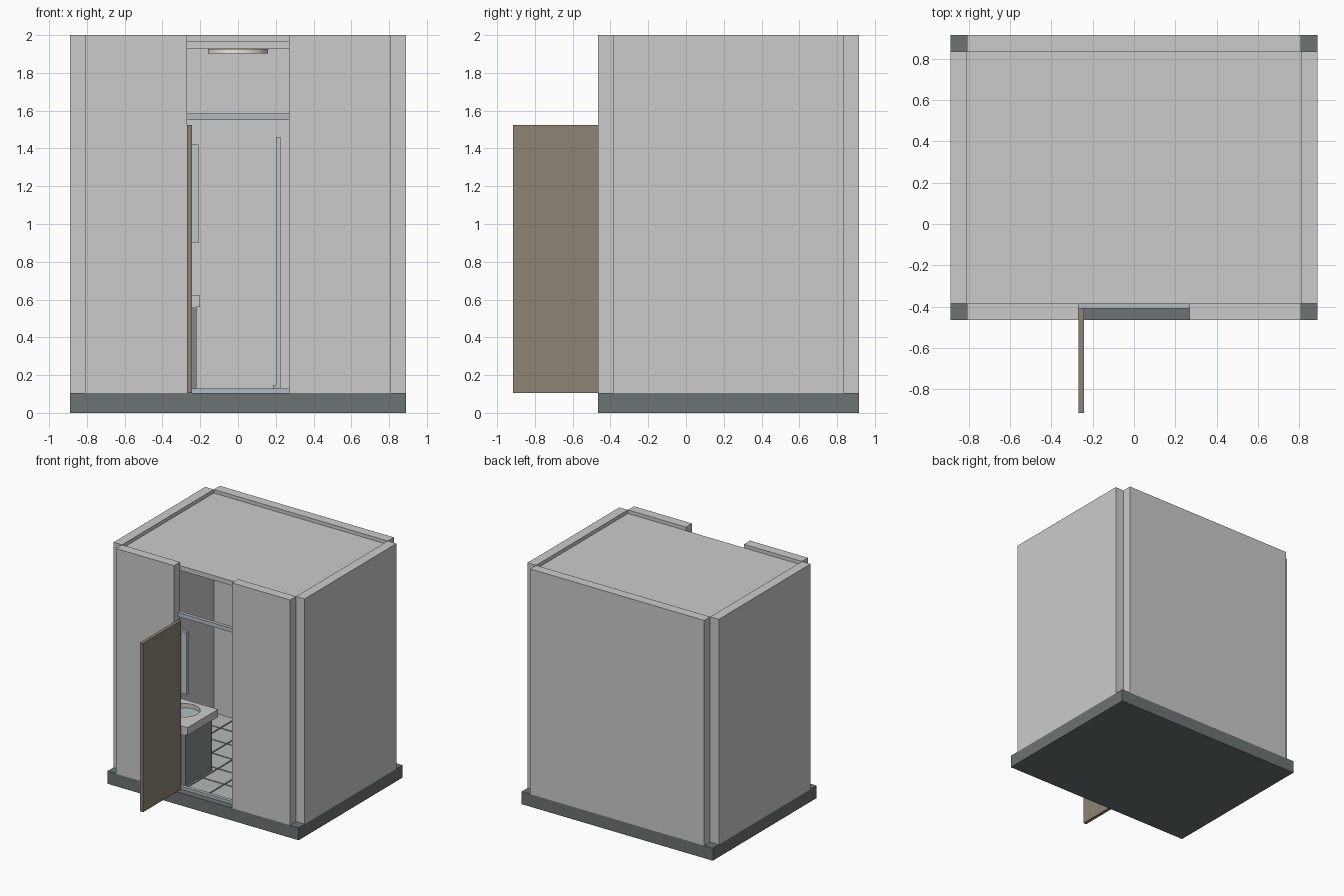
import bpy, math

if "Cube" in bpy.data.objects:
    bpy.data.objects.remove(bpy.data.objects["Cube"])


def material(name, rgb):
    m = bpy.data.materials.new(name)
    m.diffuse_color = (*rgb, 1)
    m.use_nodes = True
    m.node_tree.nodes["Principled BSDF"].inputs["Base Color"].default_value = m.diffuse_color
    return m


DARK = material("dark_slab", (0.15, 0.17, 0.17))
WOOD = material("brown_wood", (0.27, 0.23, 0.18))
METAL = material("blue_grey_metal", (0.45, 0.5, 0.52))
TILE = material("floor_tile", (0.45, 0.48, 0.47))
CABINET = material("cabinet_grey", (0.22, 0.26, 0.26))
GLASS = material("pale_glass", (0.5, 0.58, 0.6))
WHITE = material("white_ceramic", (0.9, 0.9, 0.9))
LAMP = material("warm_lamp", (0.85, 0.8, 0.65))


def box(name, x, y, z, mat=None):
    """Box from (min, max) ranges."""
    bpy.ops.mesh.primitive_cube_add(size=1, location=[sum(r) / 2 for r in (x, y, z)])
    o = bpy.context.object
    o.name = name
    o.scale = [r[1] - r[0] for r in (x, y, z)]
    bpy.ops.object.transform_apply(location=False, rotation=False, scale=True)
    if mat:
        o.data.materials.append(mat)
    return o


def cylinder(name, loc, r, depth, mat=None, rot=(0, 0, 0), sides=32):
    bpy.ops.mesh.primitive_cylinder_add(vertices=sides, radius=r, depth=depth, location=loc, rotation=rot)
    o = bpy.context.object
    o.name = name
    if mat:
        o.data.materials.append(mat)
    bpy.ops.object.shade_smooth_by_angle()
    return o


# Base slab
box("base_slab", (-0.89, 0.89), (-0.465, 0.915), (0, 0.105), DARK)

# Wall panels, with open notches at the four corners
WALL_Z = (0.105, 2.0)
for side, s in (("left", -1), ("right", 1)):
    box(side + "_wall", sorted((s * 0.89, s * 0.81)), (-0.385, 0.835), WALL_Z)
    box("front_wall_" + side, sorted((s * 0.81, s * 0.27)), (-0.465, -0.385), WALL_Z)
box("back_wall", (-0.81, 0.81), (0.835, 0.915), WALL_Z)

# Ceiling and its round lamp
box("ceiling", (-0.81, 0.81), (-0.385, 0.835), (1.93, 1.97))
cylinder("ceiling_lamp", (0, 0.225, 1.915), 0.16, 0.025, LAMP)

# Grout bed and floor tiles
box("grout_bed", (-0.81, 0.81), (-0.385, 0.835), (0.105, 0.115), DARK)
NX, NY, GAP = 8, 6, 0.005
dx, dy = 1.62 / NX, 1.22 / NY
for i in range(NX):
    for j in range(NY):
        x0, y0 = -0.81 + i * dx, -0.385 + j * dy
        box("floor_tile", (x0 + GAP, x0 + dx - GAP), (y0 + GAP, y0 + dy - GAP), (0.11, 0.125), TILE)

# Doorway rails and open door
box("door_threshold", (-0.27, 0.27), (-0.41, -0.38), (0.105, 0.13), METAL)
box("door_lintel", (-0.27, 0.27), (-0.41, -0.38), (1.55, 1.585), METAL)
box("door", (-0.27, -0.243), (-0.915, -0.41), (0.105, 1.525), WOOD)

# Vanity cabinet, counter with a sunken bowl, tap and mirror
box("vanity_cabinet", (-0.58, -0.22), (-0.385, -0.03), (0.12, 0.56), CABINET)
counter = box("vanity_counter", (-0.60, -0.20), (-0.385, 0.02), (0.56, 0.625), WHITE)
cutter = cylinder("bowl_cutter", (-0.4, -0.14, 0.63), 0.12, 0.09)
cutter.hide_render = True
cutter.hide_set(True)
cut = counter.modifiers.new("bowl", "BOOLEAN")
cut.object = cutter
cut.operation = "DIFFERENCE"
cylinder("bowl_bottom", (-0.4, -0.14, 0.58), 0.12, 0.02, METAL)
cylinder("tap_post", (-0.4, -0.31, 0.70), 0.014, 0.16, METAL, sides=16)
cylinder("tap_spout", (-0.4, -0.255, 0.77), 0.012, 0.13, METAL, (math.pi / 2, 0, 0), 16)
box("mirror", (-0.59, -0.21), (-0.385, -0.36), (0.90, 1.42), GLASS)

# Shower screen, its floor rail and the shower fittings
box("shower_screen", (0.20, 0.225), (0.13, 0.835), (0.14, 1.46), GLASS)
box("screen_rail", (0.185, 0.225), (0.13, 0.835), (0.125, 0.148), METAL)
cylinder("shower_riser", (0.53, 0.80, 1.15), 0.012, 1.1, METAL, sides=16)
cylinder("shower_arm", (0.53, 0.72, 1.69), 0.012, 0.2, METAL, (math.pi / 2, 0, 0), 16)
cylinder("shower_head", (0.53, 0.62, 1.67), 0.08, 0.02, METAL)
cylinder("floor_drain", (0.53, 0.5, 0.126), 0.05, 0.006, METAL)
